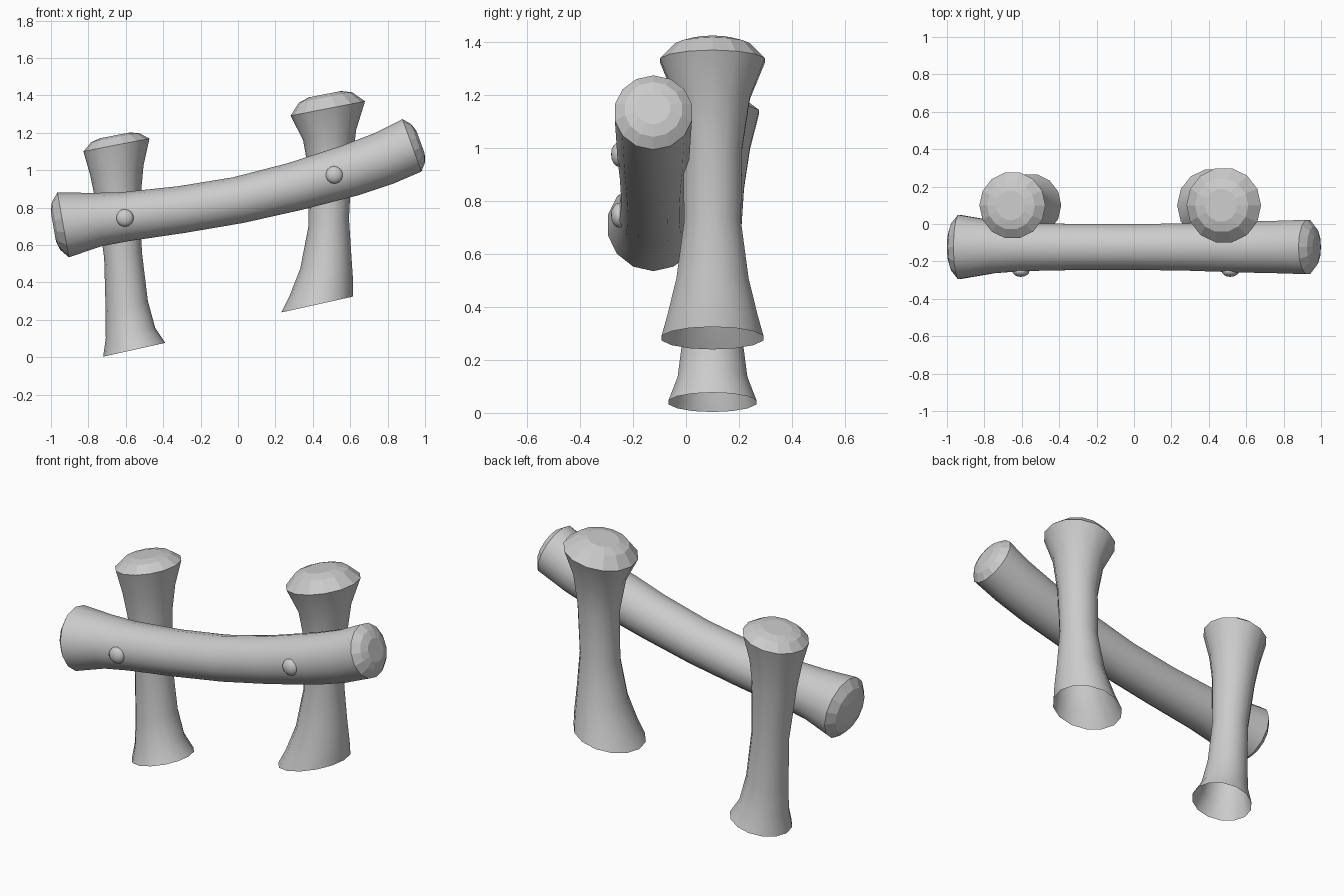
import bpy, bmesh
from math import sin, cos, pi, radians
from mathutils import Vector

if "Cube" in bpy.data.objects:
    bpy.data.objects.remove(bpy.data.objects["Cube"])

SIDES = 14


def log(name, y, rings, start_cap=None, end_cap=None):
    """Loft rings (x, z, radius, axis angle from +x in degrees); caps are (radius, depth) steps."""
    bm = bmesh.new()

    def ring(x, z, r, ang):
        a = radians(ang)
        side = Vector((-sin(a), 0, cos(a)))
        c = Vector((x, y, z))
        return [bm.verts.new(c + side * (r * cos(t)) + Vector((0, r * sin(t), 0)))
                for t in (2 * pi * i / SIDES for i in range(SIDES))]

    def bridge(a, b, smooth):
        for i in range(SIDES):
            j = (i + 1) % SIDES
            bm.faces.new((a[i], a[j], b[j], b[i])).smooth = smooth

    def cap(loop, base, steps, sign):
        x, z, r, ang = base
        dx, dz = sign * cos(radians(ang)), sign * sin(radians(ang))
        for cr, d in steps:
            nxt = ring(x + dx * d, z + dz * d, cr, ang)
            bridge(loop, nxt, False)
            loop = nxt
        bm.faces.new(loop)

    loops = [ring(*r) for r in rings]
    for a, b in zip(loops, loops[1:]):
        bridge(a, b, True)
    if start_cap:
        cap(loops[0], rings[0], start_cap, -1)
    if end_cap:
        cap(loops[-1], rings[-1], end_cap, 1)
    bmesh.ops.recalc_face_normals(bm, faces=bm.faces)
    me = bpy.data.meshes.new(name)
    bm.to_mesh(me)
    bm.free()
    ob = bpy.data.objects.new(name, me)
    bpy.context.collection.objects.link(ob)
    return ob


# Flared posts, open underneath, domed on top
log("left_post", 0.1,
    [(-.555, .04, .17, 102.5), (-.575, .13, .135, 102), (-.595, .28, .115, 101),
     (-.615, .55, .102, 99), (-.64, .85, .122, 99), (-.648, 1.0, .145, 100),
     (-.65, 1.135, .18, 101)],
    end_cap=[(.13, .04), (.08, .052)])
log("right_post", 0.1,
    [(.423, .282, .197, 102.5), (.445, .36, .175, 102), (.47, .5, .14, 101),
     (.485, .72, .11, 100), (.494, 1.0, .115, 100), (.49, 1.19, .145, 101),
     (.48, 1.33, .203, 101)],
    end_cap=[(.145, .06), (.088, .078)])

# Curved cross beam with a wide left end
log("cross_beam", -0.123,
    [(-.935, .708, .176, 10), (-.75, .736, .144, 8), (-.6, .752, .132, 8),
     (-.3, .79, .126, 9), (0, .84, .125, 12), (.3, .912, .13, 15),
     (.6, .999, .14, 19), (.78, 1.063, .144, 20), (.93, 1.133, .149, 20)],
    start_cap=[(.13, .038), (.08, .053)],
    end_cap=[(.11, .034), (.065, .049)])

# Rounded peg heads on the front of the beam
for name, x, z in (("left_peg", -.605, .745), ("right_peg", .515, .975)):
    bpy.ops.mesh.primitive_uv_sphere_add(segments=14, ring_count=8, radius=.047,
                                         location=(x, -.252, z), rotation=(pi / 2, 0, 0))
    peg = bpy.context.object
    peg.name = name
    peg.scale = (1, 1, .65)
    bpy.ops.object.shade_smooth()
